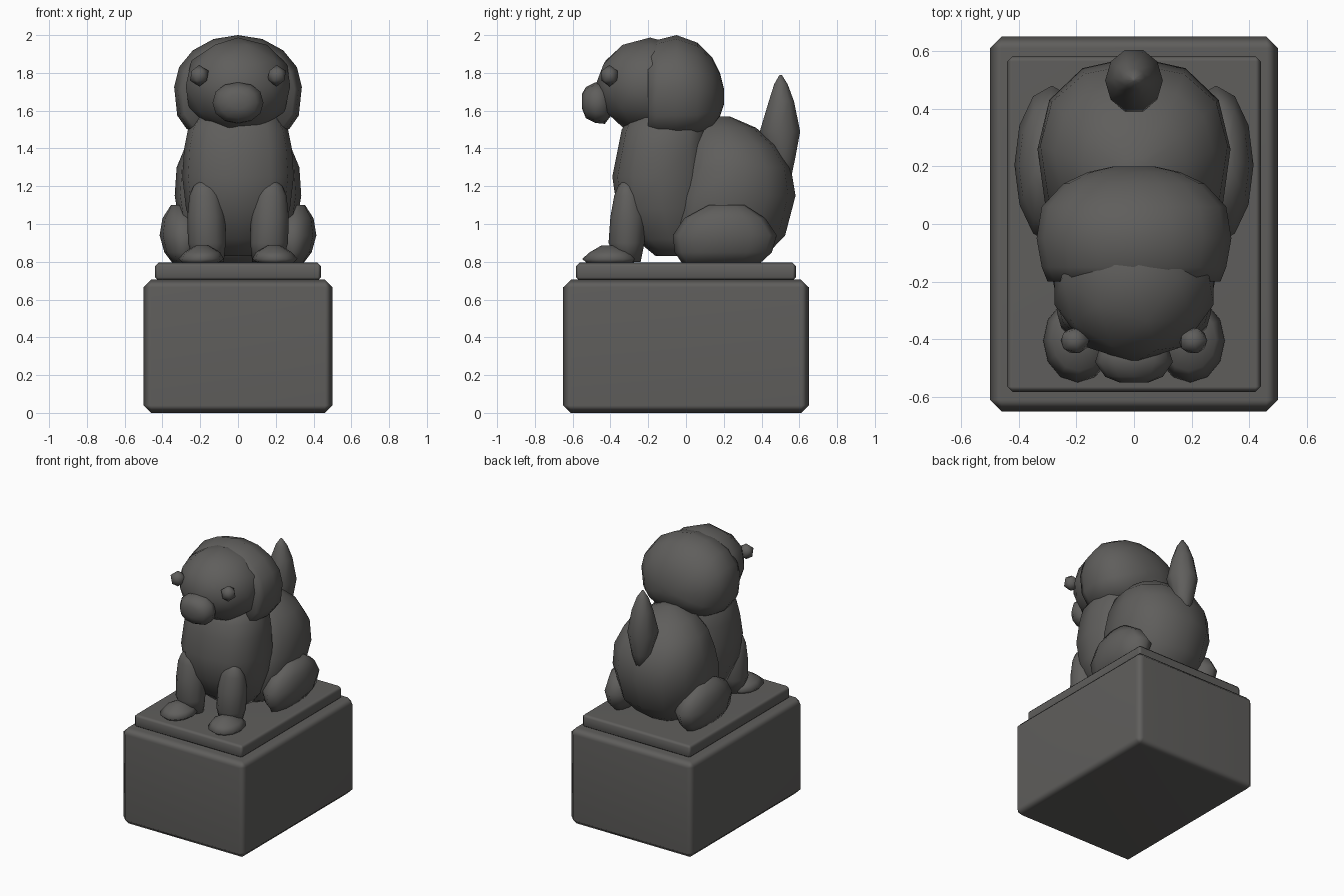
import bpy, bmesh, math

N = 12
stone = bpy.data.materials.new("dark_stone")
stone.diffuse_color = (0.115, 0.112, 0.107, 1)


def finish(name, bm):
    bmesh.ops.recalc_face_normals(bm, faces=bm.faces)
    me = bpy.data.meshes.new(name)
    bm.to_mesh(me)
    bm.free()
    me.materials.append(stone)
    for p in me.polygons:
        p.use_smooth = True
    ob = bpy.data.objects.new(name, me)
    bpy.context.collection.objects.link(ob)
    return ob


def power(v, p):
    return math.copysign(abs(v) ** (2 / p), v)


def loft(name, rings, axis='z', p=2.2, p_low=None, n=N):
    """Rings: (level, centre x, half width, low, high) of the other axis."""
    bm = bmesh.new()
    loops = []
    for level, cx, rx, lo, hi in rings:
        loop = []
        for i in range(n):
            a = 2 * math.pi * i / n
            q = p_low if p_low and math.sin(a) < -0.01 else p
            x = cx + rx * power(math.cos(a), q)
            t = (lo + hi) / 2 + (hi - lo) / 2 * power(math.sin(a), q)
            loop.append(bm.verts.new((x, t, level) if axis == 'z' else (x, level, t)))
        loops.append(loop)
    for a, b in zip(loops, loops[1:]):
        for i in range(n):
            j = (i + 1) % n
            bm.faces.new((a[i], a[j], b[j], b[i]))
    bm.faces.new(loops[0])
    bm.faces.new(loops[-1])
    return finish(name, bm)


def blob(name, loc, radii, sub=2):
    bm = bmesh.new()
    bmesh.ops.create_icosphere(bm, subdivisions=sub, radius=1.02)
    for v in bm.verts:
        v.co = [c + r * k for c, r, k in zip(loc, radii, v.co)]
    return finish(name, bm)


def slab(name, sx, sy, z0, z1, bevel):
    bm = bmesh.new()
    bmesh.ops.create_cube(bm, size=1)
    for v in bm.verts:
        v.co = (v.co.x * sx, v.co.y * sy, z0 + (v.co.z + 0.5) * (z1 - z0))
    bmesh.ops.bevel(bm, geom=bm.edges[:], offset=bevel, segments=1, affect='EDGES')
    ob = finish(name, bm)
    # keep the big faces flat, with the shading rounding over the bevels
    mod = ob.modifiers.new("flat_panels", 'WEIGHTED_NORMAL')
    mod.keep_sharp = True
    return ob


# Pedestal
slab("plinth", 1.0, 1.3, 0, 0.705, 0.04)
slab("plinth_top", 0.88, 1.165, 0.70, 0.795, 0.018)

# Torso
loft("rear_body", [
    (0.79, 0, 0.16, 0.02, 0.36), (0.84, 0, 0.23, -0.05, 0.43),
    (0.94, 0, 0.30, -0.10, 0.525), (1.15, 0, 0.335, -0.06, 0.58),
    (1.30, 0, 0.325, -0.01, 0.555), (1.42, 0, 0.275, 0.02, 0.48),
    (1.51, 0, 0.18, 0.06, 0.37), (1.57, 0, 0.05, 0.14, 0.23)], p_low=3.2)
loft("chest", [
    (0.83, 0, 0.14, -0.16, 0.08), (0.92, 0, 0.22, -0.27, 0.10),
    (1.08, 0, 0.275, -0.365, 0.12), (1.25, 0, 0.295, -0.39, 0.13),
    (1.40, 0, 0.285, -0.36, 0.12), (1.50, 0, 0.265, -0.34, 0.12),
    (1.60, 0, 0.20, -0.28, 0.10)], p=2.6)

# Head
loft("head_back", [
    (-0.20, 0, 0.30, 1.475, 1.95), (-0.15, 0, 0.32, 1.455, 1.975),
    (-0.05, 0, 0.338, 1.45, 2.0), (0.06, 0, 0.32, 1.465, 1.96),
    (0.14, 0, 0.245, 1.51, 1.88), (0.18, 0, 0.16, 1.57, 1.80),
    (0.20, 0, 0.07, 1.63, 1.72)], axis='y', p=2, p_low=3.2, n=16)
blob("face", (0, -0.19, 1.73), (0.285, 0.285, 0.252))
loft("muzzle", [
    (-0.55, 0, 0.05, 1.61, 1.69), (-0.53, 0, 0.10, 1.56, 1.725),
    (-0.48, 0, 0.135, 1.535, 1.75), (-0.43, 0, 0.12, 1.53, 1.745),
    (-0.40, 0, 0.07, 1.57, 1.70)], axis='y', p=2.2)

# Tail
loft("tail", [
    (1.21, 0, 0.02, 0.51, 0.55), (1.34, 0, 0.07, 0.44, 0.58),
    (1.49, 0, 0.10, 0.385, 0.61), (1.65, 0, 0.072, 0.435, 0.575),
    (1.74, 0, 0.04, 0.465, 0.54), (1.79, 0, 0.006, 0.495, 0.507)], p=2, n=10)

# Paired parts
for side, s in (("left", -1), ("right", 1)):
    blob(side + "_brow_knob", (s * 0.205, -0.405, 1.785), (0.054, 0.05, 0.056), 1)
    loft(side + "_front_leg", [
        (0.80, s * 0.155, 0.08, -0.37, -0.24), (0.90, s * 0.165, 0.10, -0.41, -0.22),
        (1.04, s * 0.168, 0.10, -0.40, -0.21), (1.15, s * 0.172, 0.085, -0.38, -0.235),
        (1.20, s * 0.175, 0.06, -0.36, -0.265), (1.23, s * 0.175, 0.025, -0.335, -0.295)], p=2)
    loft(side + "_front_paw", [
        (0.79, s * 0.20, 0.09, -0.52, -0.28), (0.815, s * 0.195, 0.12, -0.55, -0.26),
        (0.85, s * 0.19, 0.095, -0.51, -0.29), (0.885, s * 0.19, 0.035, -0.45, -0.37)], p=2)
    loft(side + "_haunch", [
        (0.79, s * 0.29, 0.055, -0.02, 0.39), (0.85, s * 0.29, 0.10, -0.06, 0.455),
        (0.94, s * 0.285, 0.13, -0.07, 0.48), (1.03, s * 0.295, 0.105, -0.01, 0.42),
        (1.10, s * 0.32, 0.035, 0.12, 0.31)], p=2)
